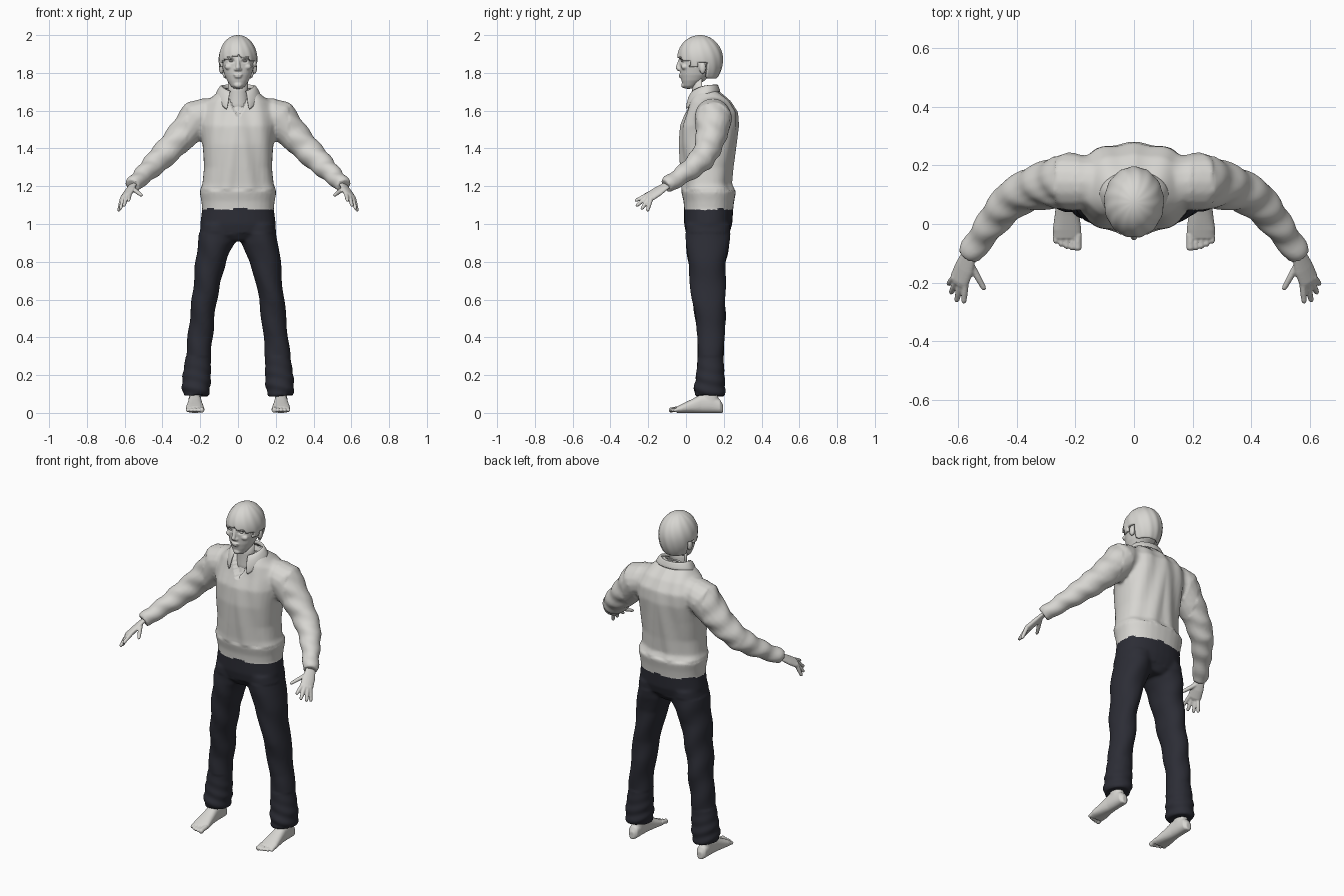
import bpy, bmesh, math
from mathutils import Vector, Matrix

cube = bpy.data.objects.get("Cube")
if cube:
    bpy.data.objects.remove(cube, do_unlink=True)


def material(name, rgb):
    m = bpy.data.materials.new(name)
    m.use_nodes = True
    m.diffuse_color = (*rgb, 1)
    m.node_tree.nodes["Principled BSDF"].inputs["Base Color"].default_value = (*rgb, 1)
    return m


GREY = material("light_grey", (0.68, 0.67, 0.64))
NAVY = material("dark_navy", (0.025, 0.026, 0.036))


def skin(bm, rings):
    """Bridge a list of point rings into a closed, capped shell."""
    loops = [[bm.verts.new(p) for p in ring] for ring in rings]
    n = len(loops[0])
    for a, b in zip(loops, loops[1:]):
        for i in range(n):
            j = (i + 1) % n
            bm.faces.new((a[i], a[j], b[j], b[i]))
    bm.faces.new(loops[0][::-1])
    bm.faces.new(loops[-1])


def oval(n=32, p=2.0):
    """Unit superellipse."""
    pts = []
    for i in range(n):
        c, s = math.cos(math.tau * i / n), math.sin(math.tau * i / n)
        pts.append((math.copysign(abs(c) ** (2 / p), c), math.copysign(abs(s) ** (2 / p), s)))
    return pts


def stack(bm, levels, p=2.3):
    """Horizontal sections: height, centre x, half width, front y, back y."""
    skin(bm, [[(cx + w * u, (f + b) / 2 + (b - f) / 2 * v, z) for u, v in oval(p=p)]
              for z, cx, w, f, b in levels])


def tube(bm, path, flat=1.0, up=(0, 0, 1)):
    """Round or flattened limb along points x, y, z, radius."""
    pts = [Vector(q[:3]) for q in path]
    rings = []
    for i, q in enumerate(path):
        d = (pts[min(i + 1, len(pts) - 1)] - pts[max(i - 1, 0)]).normalized()
        side = d.cross(Vector(up)).normalized()
        top = side.cross(d)
        rings.append([pts[i] + q[3] * (u * side + v * flat * top) for u, v in oval(16)])
    skin(bm, rings)


def blob(bm, centre, size):
    bmesh.ops.create_uvsphere(bm, u_segments=20, v_segments=14, radius=1,
                              matrix=Matrix.Translation(centre) @ Matrix.Diagonal((*size, 1)))


def make(name, bm, mats=(GREY,)):
    bmesh.ops.recalc_face_normals(bm, faces=bm.faces)
    me = bpy.data.meshes.new(name)
    bm.to_mesh(me)
    bm.free()
    for m in mats:
        me.materials.append(m)
    me.shade_smooth()
    ob = bpy.data.objects.new(name, me)
    bpy.context.collection.objects.link(ob)
    return ob


def fuse(name, bm, voxel, rounds, mats=(GREY,)):
    """Merge overlapping shells into one smooth surface."""
    ob = make(name, bm, mats)
    r = ob.modifiers.new("merge", "REMESH")
    r.mode, r.voxel_size = "VOXEL", voxel
    s = ob.modifiers.new("soften", "SMOOTH")
    s.iterations = rounds
    me = bpy.data.meshes.new_from_object(ob.evaluated_get(bpy.context.evaluated_depsgraph_get()))
    ob.modifiers.clear()
    ob.data = me
    me.materials.clear()
    for m in mats:
        me.materials.append(m)
    me.shade_smooth()
    return ob


# Clothing: torso, sleeves and trouser legs in one skin
bm = bmesh.new()
stack(bm, [(0.91, 0, .10, .03, .2), (0.95, 0, .19, 0, .23), (1.0, 0, .2, -.01, .245),
           (1.08, 0, .19, -.01, .25), (1.12, 0, .194, -.013, .255), (1.17, 0, .204, -.025, .265),
           (1.21, 0, .186, -.024, .243), (1.3, 0, .178, -.03, .25), (1.42, 0, .192, -.036, .265),
           (1.52, 0, .21, -.028, .277), (1.59, 0, .215, 0, .272), (1.65, 0, .18, .018, .235),
           (1.69, 0, .115, .035, .19), (1.71, 0, .085, .05, .165)])
for s in (1, -1):
    tube(bm, [(s * x, y, z, r) for x, y, z, r in [
        (.13, .14, 1.58, .095), (.22, .145, 1.56, .1), (.29, .135, 1.475, .084),
        (.36, .115, 1.40, .073), (.415, .085, 1.345, .068), (.465, .03, 1.295, .058),
        (.52, -.045, 1.242, .047), (.55, -.09, 1.212, .045), (.56, -.108, 1.2, .042)]])
    stack(bm, [(z, s * cx, w, f, b) for z, cx, w, f, b in [
        (1.0, .105, .09, 0, .235), (.9, .116, .097, 0, .23), (.8, .145, .08, .01, .212),
        (.6, .178, .066, .03, .207), (.5, .19, .066, .05, .21), (.4, .2, .066, .063, .202),
        (.3, .21, .067, .062, .198), (.19, .219, .076, .053, .204),
        (.13, .222, .075, .042, .208), (.09, .223, .067, .045, .205)]], p=2.1)
clothes = fuse("sweater_and_trousers", bm, 0.009, 6, (GREY, NAVY))
me = clothes.data
normals = [v.normal.copy() for v in me.vertices]
for v, n in zip(me.vertices, normals):
    x, y, z = v.co
    if z < 0.3:                                   # bunched cuffs
        v.co += n * 0.006 * math.sin(z * 95 + x * 25 + y * 20) * (1 - z / 0.3)
    elif z < 0.95:                                # soft leg creases
        v.co += n * 0.003 * math.sin(z * 30 + x * 40)
    elif abs(x) < 0.2 and z > 1.18:               # hanging knit folds
        v.co += n * 0.004 * math.sin(abs(x) * 55 + z * 9)
    elif abs(x) > 0.27:                           # sleeve creases
        v.co += n * 0.003 * math.sin(z * 60 + y * 40)
    if y < 0.09 and z > 1.56 and abs(x) < (z - 1.56) * 0.5:   # open neckline
        v.co.y += 0.024
for f in me.polygons:
    x, y, z = f.center
    f.material_index = int(z < 1.078 + 0.007 * math.sin(x * 35 + 1) * math.cos(y * 30))

# Folded collar, open at the front
bm = bmesh.new()
rows = []
for i in range(41):
    a = math.radians(28 + 304 * i / 40)
    front = ((1 + math.cos(a)) / 2) ** 3
    c, s = math.cos(a), math.sin(a)
    ry = .12 if c > 0 else .085
    rows.append([bm.verts.new(p) for p in (
        (.078 * s, .098 - .062 * c, 1.715 - .02 * front),
        (.085 * s, .098 - .07 * c, 1.745 - .04 * front),
        (.102 * s, .098 - ry * .86 * c, 1.73 - .065 * front),
        (.122 * s, .1 - ry * c, 1.698 - .12 * front))])
for a, b in zip(rows, rows[1:]):
    for j in range(3):
        bm.faces.new((a[j], a[j + 1], b[j + 1], b[j]))
collar = make("collar", bm)
collar.modifiers.new("cloth", "SOLIDIFY").thickness = 0.008
collar.modifiers.new("round", "SUBSURF").levels = 1

# Throat, open at the back
bm = bmesh.new()
rows = []
for z, cy, r in [(1.57, .085, .062), (1.64, .083, .058), (1.7, .08, .052), (1.77, .075, .053)]:
    rows.append([bm.verts.new((r * math.sin(a), cy - r * .9 * math.cos(a), z))
                 for a in [math.radians(-100 + 10 * i) for i in range(21)]])
for a, b in zip(rows, rows[1:]):
    for i in range(20):
        bm.faces.new((a[i], a[i + 1], b[i + 1], b[i]))
make("throat", bm).modifiers.new("skin", "SOLIDIFY").thickness = 0.006

# Face with nose, lips, brows and ears
bm = bmesh.new()
stack(bm, [(1.716, 0, .02, -.004, .03), (1.73, 0, .038, -.016, .055), (1.76, 0, .058, -.024, .1),
           (1.79, 0, .072, -.03, .13), (1.83, 0, .083, -.032, .15), (1.87, 0, .087, -.034, .16),
           (1.91, 0, .087, -.034, .16), (1.95, 0, .07, -.01, .14)], p=2.15)
tube(bm, [(0, -.028, 1.875, .009), (0, -.037, 1.85, .01), (0, -.043, 1.827, .013), (0, -.034, 1.814, .011)],
     up=(0, 1, 0))
blob(bm, (0, -.031, 1.79), (.024, .009, .006))
blob(bm, (0, -.029, 1.779), (.02, .009, .006))
blob(bm, (0, -.012, 1.735), (.022, .014, .015))
for s in (1, -1):
    blob(bm, (s * .012, -.033, 1.819), (.009, .01, .008))
    blob(bm, (s * .037, -.024, 1.882), (.026, .014, .007))
    blob(bm, (s * .048, -.008, 1.832), (.024, .018, .016))
    blob(bm, (s * .088, .088, 1.826), (.013, .018, .032))
face = fuse("face", bm, 0.0045, 3)
for v in face.data.vertices:
    x, y, z = v.co
    d = ((abs(x) - .035) / .02) ** 2 + ((z - 1.862) / .012) ** 2
    if y < 0.04 and d < 1:                        # eye sockets
        v.co.y += 0.009 * (1 - d)
for s, side in ((1, "left"), (-1, "right")):
    bm = bmesh.new()
    blob(bm, (s * .035, -.014, 1.862), (.013, .012, .006))
    make(side + "_eye", bm)

# Bowl-cut hair with a fringe
bm = bmesh.new()
bmesh.ops.create_uvsphere(bm, u_segments=72, v_segments=48, radius=1)
for v in bm.verts:
    x, y, z = v.co
    a = math.atan2(y, x)
    k = 1 + 0.012 * math.sin(a * 13 + z * 4)
    if z < 0:
        k *= min(1.0 / max(math.hypot(x, y), .2), 1.6) * (1 - .22 * z * z) * math.hypot(x, y) ** .3
    v.co = (.102 * x * k, .074 + .121 * y * k, 1.872 + .128 * z)


def bare(c):
    if c.y < 0.02:
        return c.z < 1.893 - .35 * abs(c.x) + .004 * math.sin(c.x * 160)
    if c.y < 0.065:
        return c.z < 1.83
    return c.z < (1.855 if c.y < 0.11 else 1.772)


bmesh.ops.delete(bm, geom=[f for f in bm.faces if bare(f.calc_center_median())], context="FACES")
make("hair", bm).modifiers.new("thickness", "SOLIDIFY").thickness = 0.014

for s, side in ((1, "left"), (-1, "right")):
    # Hand: flattened palm with spread fingers and thumb
    bm = bmesh.new()
    tube(bm, [(.54, -.075, 1.222, .028), (.565, -.115, 1.196, .03), (.578, -.15, 1.172, .037),
              (.594, -.19, 1.146, .038), (.6, -.203, 1.138, .03)], flat=.45, up=(.55, -.2, .8))
    for base, tip in [((.574, -.198, 1.157), (.58, -.27, 1.122)), ((.59, -.204, 1.146), (.605, -.265, 1.094)),
                      ((.605, -.198, 1.136), (.624, -.236, 1.077)), ((.615, -.186, 1.13), (.632, -.205, 1.067)),
                      ((.555, -.14, 1.185), (.508, -.225, 1.15))]:
        a, b = Vector(base), Vector(tip)
        tube(bm, [(*a.lerp(b, t), r) for t, r in ((-.25, .011), (0, .012), (.5, .011), (.9, .009), (1, .005))])
    bmesh.ops.scale(bm, vec=(s, 1, 1), verts=bm.verts)
    fuse(side + "_hand", bm, 0.004, 2)

    # Bare foot: sole profile from heel to ball, ankle and five toes
    bm = bmesh.new()
    skin(bm, [[(cx + w * u, y, max(0, h / 2 + h / 2 * v)) for u, v in oval(24, 2.4)]
              for y, cx, w, h in [(.195, .228, .015, .045), (.18, .228, .03, .07), (.13, .228, .034, .1),
                                  (.08, .228, .036, .098), (.03, .228, .042, .072),
                                  (-.02, .228, .049, .048), (-.05, .227, .046, .033)]])
    stack(bm, [(.05, .228, .034, .07, .18), (.1, .228, .032, .085, .165), (.16, .225, .035, .09, .16)])
    for i in range(5):
        x, r = .192 + .0185 * i, (.0145 if i == 0 else .0105)
        end = -.082 + .0015 * i * i
        tube(bm, [(x, -.035, .022, r), (x, end + .018, .019, r * .9), (x, end, .014, r), (x, end - .008, .011, r * .5)])
    bmesh.ops.scale(bm, vec=(s, 1, 1), verts=bm.verts)
    fuse(side + "_foot", bm, 0.004, 2)
